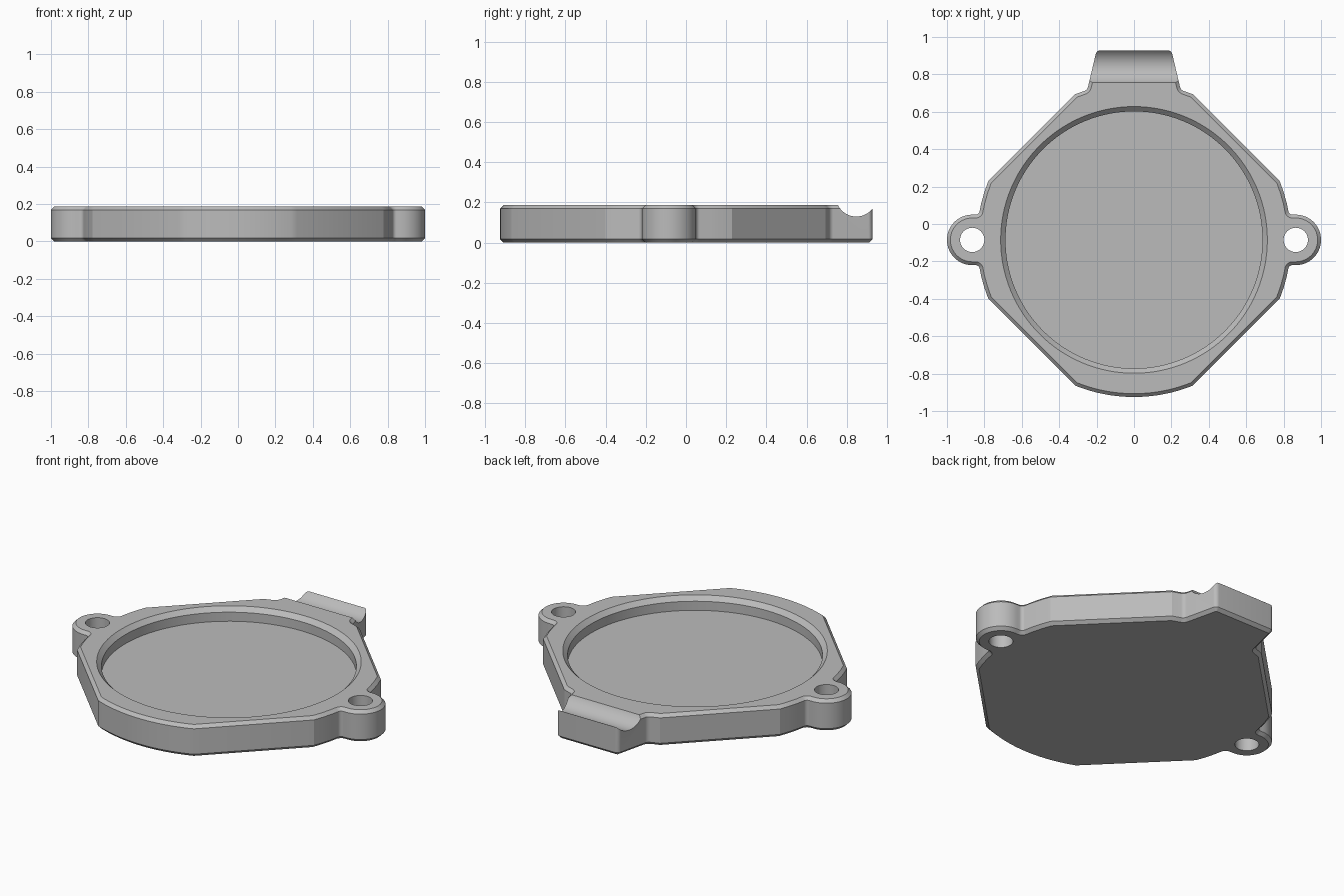
import bpy, bmesh, math
from mathutils import Vector

if "Cube" in bpy.data.objects:
    bpy.data.objects.remove(bpy.data.objects["Cube"], do_unlink=True)

HEIGHT, CHAMFER = 0.187, 0.018
CY, RADIUS = -0.085, 0.84          # main disc
EAR_X, EAR_R, HOLE_R = 0.865, 0.135, 0.065

grey = bpy.data.materials.new("plain_grey")
grey.use_nodes = True
colour = (0.5, 0.5, 0.5, 1)
grey.diffuse_color = colour
grey.node_tree.nodes["Principled BSDF"].inputs["Base Color"].default_value = colour


def arc(cx, cy, r, start, end, steps):
    angles = [math.radians(start + (end - start) * i / steps) for i in range(steps + 1)]
    return [Vector((cx + r * math.cos(a), cy + r * math.sin(a))) for a in angles]


def fillet(before, corner, after, r, steps=6):
    """Points of a rounded corner."""
    u, v = (before - corner).normalized(), (after - corner).normalized()
    half = u.angle(v) / 2
    centre = corner + (u + v).normalized() * (r / math.sin(half))
    a = corner + u * (r / math.tan(half)) - centre
    b = corner + v * (r / math.tan(half)) - centre
    return [centre + a.lerp(b, i / steps).normalized() * r for i in range(steps + 1)]


def inset(points, d):
    """Move a counter-clockwise outline inwards by d."""
    out = []
    for i, p in enumerate(points):
        e = (p - points[i - 1]).normalized()
        f = (points[(i + 1) % len(points)] - p).normalized()
        n, m = Vector((-e.y, e.x)), Vector((-f.y, f.x))
        out.append(p + (n + m) * (d / (1 + n.dot(m))))
    return out


def on_disc(start, end, steps):
    return arc(0, CY, RADIUS, start, end, steps)


# Right half of the outline, from the front centre to the back centre
ear_angle = math.degrees(math.asin(EAR_R / RADIUS))
low = on_disc(-22, -ear_angle, 3)
high = on_disc(ear_angle, 22, 3)
ear = arc(EAR_X + 0.0, CY, EAR_R, -90, 90, 28)
lug_root = on_disc(68, 72.7, 1)
lug_tip = Vector((0.2, 0.928))
half = on_disc(-90, -68, 10) + low[:-1]
half += fillet(low[-2], low[-1], ear[0], 0.022)
half += ear
half += fillet(ear[-1], high[0], high[1], 0.022)
half += high[1:] + lug_root[:1]
half += fillet(lug_root[0], lug_root[1], lug_tip, 0.03)
half += fillet(lug_root[1], lug_tip, Vector((0, lug_tip.y)), 0.025)
outline = half + [Vector((-p.x, p.y)) for p in reversed(half[1:])]

# Chamfered plate lofted through four copies of the outline
bm = bmesh.new()
small = inset(outline, CHAMFER)
levels = [(small, 0), (outline, CHAMFER), (outline, HEIGHT - CHAMFER), (small, HEIGHT)]
rings = [[bm.verts.new((p.x, p.y, z)) for p in pts] for pts, z in levels]
count = len(outline)
for a, b in zip(rings, rings[1:]):
    for i in range(count):
        j = (i + 1) % count
        bm.faces.new((a[i], a[j], b[j], b[i]))
bm.faces.new(rings[0][::-1])
bm.faces.new(rings[-1])
bmesh.ops.recalc_face_normals(bm, faces=bm.faces)
mesh = bpy.data.meshes.new("cover_plate")
bm.to_mesh(mesh)
bm.free()
mesh.materials.append(grey)
plate = bpy.data.objects.new("cover_plate", mesh)
bpy.context.collection.objects.link(plate)


def cut(name, profile, location, rotation=(0, 0, 0), sides=96):
    """Subtract a turned solid given as (radius, height) rings."""
    cbm = bmesh.new()
    loops = [[cbm.verts.new((p.x, p.y, z)) for p in arc(0, 0, r, 0, 360, sides)[:-1]]
             for r, z in profile]
    for a, b in zip(loops, loops[1:]):
        for i in range(sides):
            j = (i + 1) % sides
            cbm.faces.new((a[i], a[j], b[j], b[i]))
    cbm.faces.new(loops[0][::-1])
    cbm.faces.new(loops[-1])
    cmesh = bpy.data.meshes.new(name)
    cbm.to_mesh(cmesh)
    cbm.free()
    cmesh.materials.append(grey)
    cutter = bpy.data.objects.new(name, cmesh)
    cutter.location, cutter.rotation_euler = location, rotation
    cutter.hide_render = True
    bpy.context.collection.objects.link(cutter)
    mod = plate.modifiers.new(name, "BOOLEAN")
    mod.operation, mod.solver, mod.object = "DIFFERENCE", "EXACT", cutter
    bpy.context.view_layer.objects.active = plate
    bpy.ops.object.modifier_apply(modifier=name)
    bpy.data.objects.remove(cutter, do_unlink=True)


# Round pocket with a chamfered rim
top = HEIGHT
cut("pocket", [(0.687, top - 0.08), (0.687, top - 0.026), (0.713, top), (0.713, top + 0.1)],
    (0, CY, 0), sides=128)

# Screw holes in the ears
for x in (-EAR_X, EAR_X):
    cut("screw_hole", [(HOLE_R, -0.1), (HOLE_R, 0.4)], (x, CY, 0), sides=48)

# Finger groove across the back lug
cut("lug_groove", [(0.101, -0.5), (0.101, 0.5)], (0, 0.847, 0.231),
    (0, math.pi / 2, 0))

plate.select_set(True)
bpy.context.view_layer.objects.active = plate
bpy.ops.object.shade_smooth_by_angle(angle=math.radians(25))
